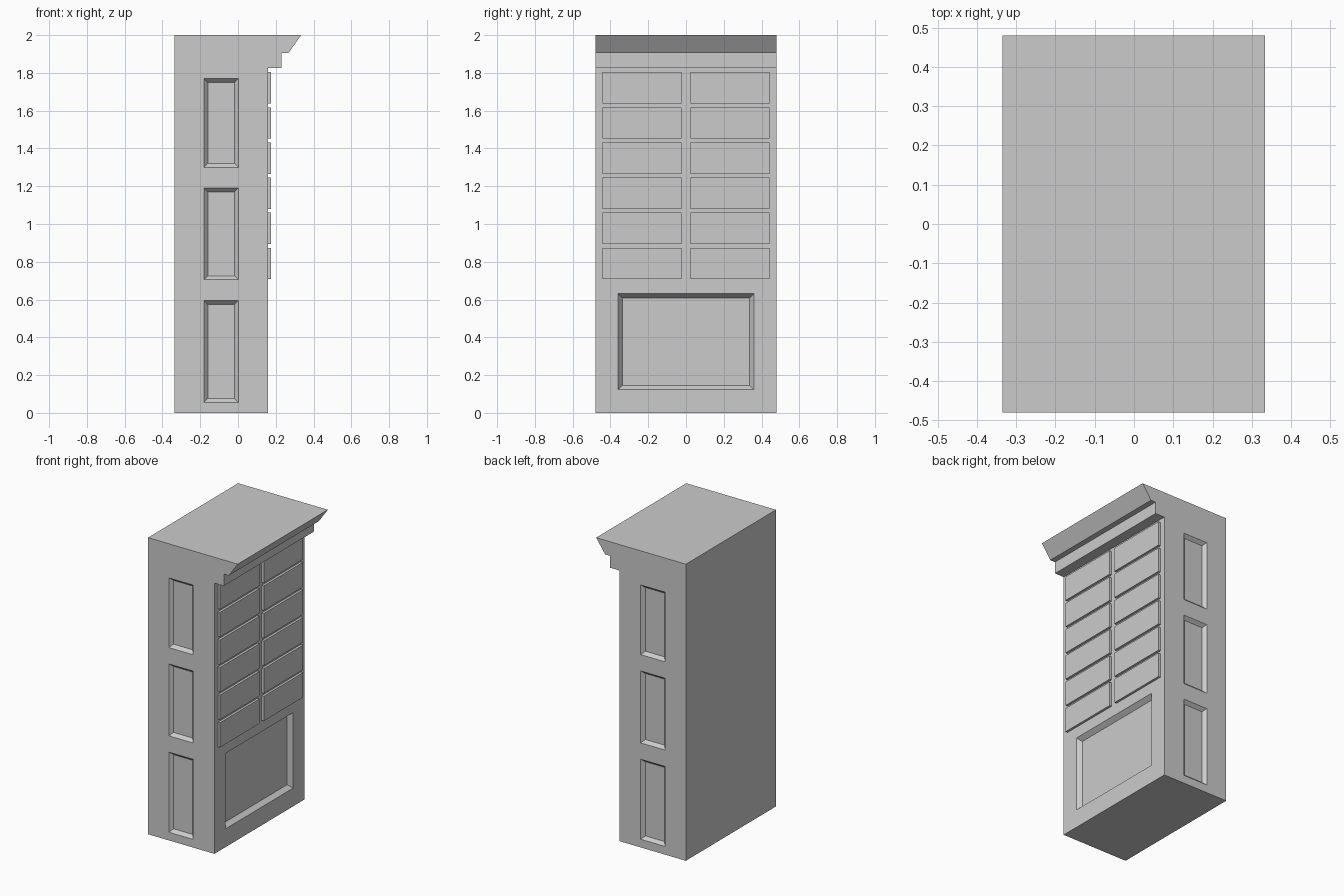
import bpy
import bmesh
from mathutils import Vector

if "Cube" in bpy.data.objects:
    bpy.data.objects.remove(bpy.data.objects["Cube"])

HALF_W = 0.48     # half width along y
FRONT_X = 0.16    # plane of the drawer face


def make_object(name, bm):
    bmesh.ops.recalc_face_normals(bm, faces=bm.faces)
    mesh = bpy.data.meshes.new(name)
    bm.to_mesh(mesh)
    bm.free()
    obj = bpy.data.objects.new(name, mesh)
    bpy.context.collection.objects.link(obj)
    return obj


def loft(name, start, end):
    """Solid between two matching closed outlines."""
    bm = bmesh.new()
    a = [bm.verts.new(p) for p in start]
    b = [bm.verts.new(p) for p in end]
    bm.faces.new(a)
    bm.faces.new(b)
    n = len(a)
    for i in range(n):
        j = (i + 1) % n
        bm.faces.new((a[i], a[j], b[j], b[i]))
    return make_object(name, bm)


def rect(place, u0, u1, z0, z1, grow, level):
    """Rectangle grown outwards by grow; place maps (u, z, level) to 3D."""
    corners = [(u0 - grow, z0 - grow), (u1 + grow, z0 - grow),
               (u1 + grow, z1 + grow), (u0 - grow, z1 + grow)]
    return [place(u, z, level) for u, z in corners]


def cut_panel(target, place, bounds, bevel, depth):
    """Sink a panel with sloping edges into the target."""
    cutter = loft("panel_cutter",
                  rect(place, *bounds, -bevel, -depth),
                  rect(place, *bounds, bevel, depth))
    cutter.hide_render = True
    mod = target.modifiers.new("panel", 'BOOLEAN')
    mod.operation = 'DIFFERENCE'
    mod.solver = 'EXACT'
    mod.object = cutter
    bpy.context.view_layer.objects.active = target
    bpy.ops.object.modifier_apply(modifier=mod.name)
    bpy.data.objects.remove(cutter)


# Cabinet body with stepped, flared cornice, extruded along y
profile = [(-0.335, 0), (FRONT_X, 0), (FRONT_X, 1.825), (0.23, 1.825),
           (0.23, 1.905), (0.267, 1.905), (0.334, 2.0), (-0.335, 2.0)]
body = loft("cabinet_body",
            [(x, -HALF_W, z) for x, z in profile],
            [(x, HALF_W, z) for x, z in profile])

# Three sunken panels on each side
for side in (-1, 1):
    def on_side(u, z, level):
        return Vector((u, side * (HALF_W + level), z))
    for z0, z1 in ((0.055, 0.595), (0.705, 1.19), (1.30, 1.77)):
        cut_panel(body, on_side, (-0.18, 0.002, z0, z1), 0.02, 0.022)

# Large sunken panel below the drawers
cut_panel(body, lambda u, z, level: Vector((FRONT_X + level, u, z)),
          (-0.36, 0.36, 0.123, 0.632), 0.023, 0.03)

# Drawer fronts: six rows, two columns
for row in range(6):
    z0 = 0.708 + 0.186 * row
    for label, y0, y1 in (("left", -0.443, -0.023), ("right", 0.023, 0.443)):
        outline = [(y0, z0), (y1, z0), (y1, z0 + 0.166), (y0, z0 + 0.166)]
        loft(f"drawer_front_{label}_{row + 1}",
             [(FRONT_X, y, z) for y, z in outline],
             [(0.176, y, z) for y, z in outline])
